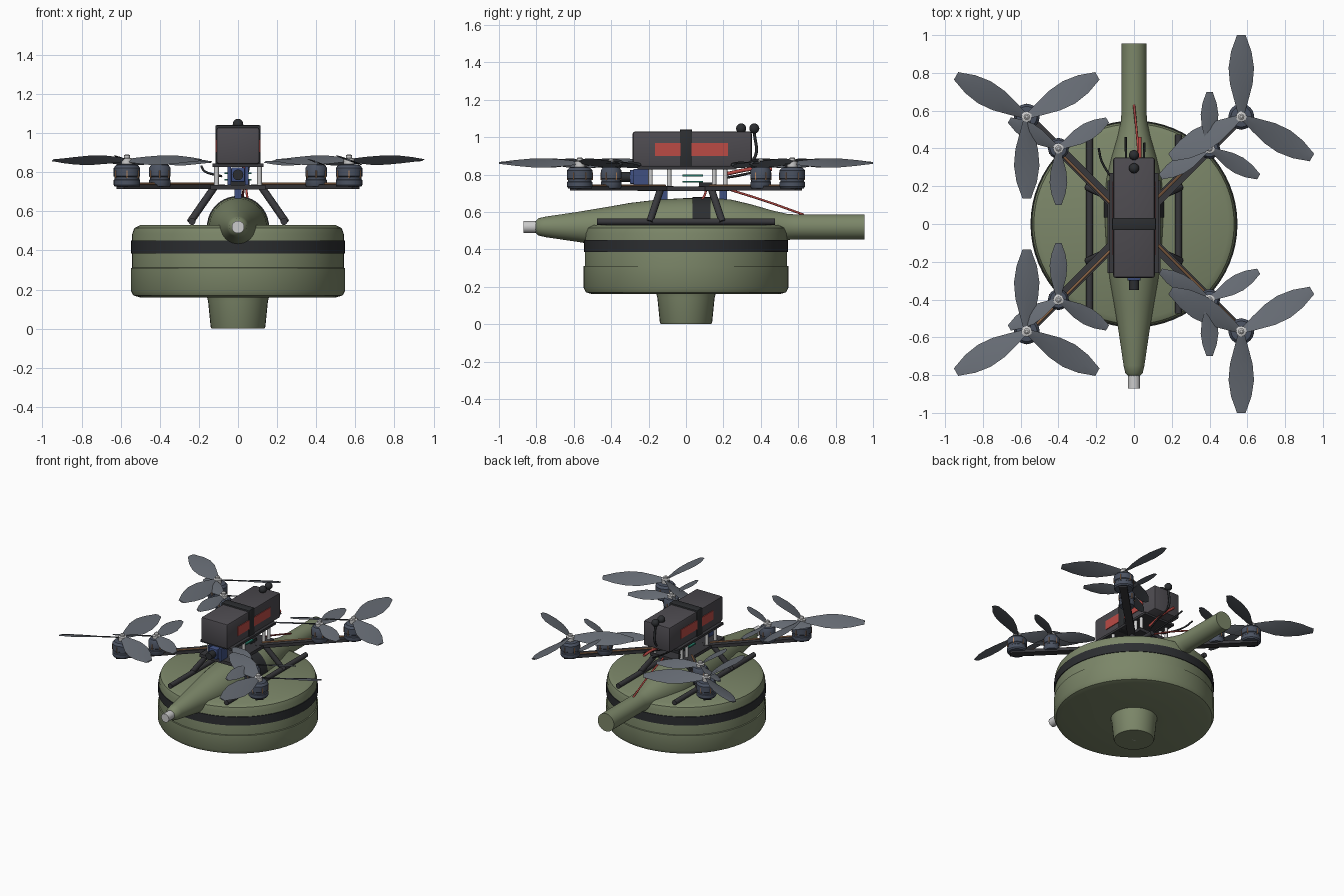
import bpy, bmesh
from math import pi, sin, cos, radians
from mathutils import Vector, Matrix

if "Cube" in bpy.data.objects:
    bpy.data.objects.remove(bpy.data.objects["Cube"])


def mat(name, *rgb):
    m = bpy.data.materials.new(name)
    m.diffuse_color = (*rgb, 1)
    m.use_nodes = True
    m.node_tree.nodes["Principled BSDF"].inputs["Base Color"].default_value = m.diffuse_color
    return m


GREEN = mat("olive", 0.20, 0.24, 0.14)
DARK = mat("carbon", 0.04, 0.04, 0.045)
BAND = mat("rubber", 0.025, 0.027, 0.03)
PACK = mat("pack", 0.075, 0.07, 0.08)
PROP = mat("prop", 0.13, 0.145, 0.17)
MOTOR = mat("motor", 0.07, 0.085, 0.12)
METAL = mat("metal", 0.55, 0.55, 0.53)
RED = mat("red", 0.5, 0.07, 0.06)
BLUE = mat("blue", 0.05, 0.08, 0.22)
COPPER = mat("copper", 0.5, 0.25, 0.12)
PCB = mat("pcb", 0.02, 0.2, 0.14)


def finish(name, bm, m, matrix=None, smooth=True):
    bmesh.ops.recalc_face_normals(bm, faces=bm.faces)
    me = bpy.data.meshes.new(name)
    bm.to_mesh(me)
    bm.free()
    me.materials.append(m)
    ob = bpy.data.objects.new(name, me)
    bpy.context.collection.objects.link(ob)
    if matrix:
        me.transform(matrix)
    if smooth:
        bpy.ops.object.select_all(action='DESELECT')
        ob.select_set(True)
        bpy.context.view_layer.objects.active = ob
        bpy.ops.object.shade_smooth_by_angle(angle=radians(35))
    return ob


def lathe(name, prof, m, n=32, matrix=None):
    """Closed solid from (radius, height) points turned around z."""
    bm = bmesh.new()
    rings = [[bm.verts.new((r * cos(2 * pi * i / n), r * sin(2 * pi * i / n), z)) for i in range(n)]
             for r, z in prof]
    for a, b in zip(rings, rings[1:]):
        for i in range(n):
            j = (i + 1) % n
            bm.faces.new((a[i], a[j], b[j], b[i]))
    bm.faces.new(rings[0])
    bm.faces.new(rings[-1])
    return finish(name, bm, m, matrix)


def box(name, lo, hi, m, bevel=0.0):
    lo, hi = Vector(lo), Vector(hi)
    bm = bmesh.new()
    bmesh.ops.create_cube(bm, size=1)
    for v in bm.verts:
        v.co = Vector(c * s for c, s in zip(v.co, hi - lo)) + (lo + hi) / 2
    if bevel:
        bmesh.ops.bevel(bm, geom=bm.edges[:], offset=bevel, segments=2, profile=0.5, affect='EDGES')
    return finish(name, bm, m, smooth=bevel > 0)


def rod(name, a, b, r, m, n=12):
    a, b = Vector(a), Vector(b)
    q = (b - a).to_track_quat('Z', 'Y').to_matrix().to_4x4()
    return lathe(name, [(r, 0), (r, (b - a).length)], m, n, Matrix.Translation(a) @ q)


def ball(name, c, r, m):
    bm = bmesh.new()
    bmesh.ops.create_uvsphere(bm, u_segments=16, v_segments=10, radius=r)
    return finish(name, bm, m, Matrix.Translation(c))


def wire(name, pts, r, m):
    cu = bpy.data.curves.new(name, 'CURVE')
    cu.dimensions = '3D'
    cu.bevel_depth, cu.bevel_resolution, cu.use_fill_caps = r, 2, True
    s = cu.splines.new('BEZIER')
    s.bezier_points.add(len(pts) - 1)
    for p, co in zip(s.bezier_points, pts):
        p.co = co
        p.handle_left_type = p.handle_right_type = 'AUTO'
    cu.materials.append(m)
    ob = bpy.data.objects.new(name, cu)
    bpy.context.collection.objects.link(ob)


# Round canister with dark belt and bottom boss
lathe("disc_body", [(0.155, 0.165), (0.50, 0.16), (0.535, 0.17), (0.548, 0.195), (0.548, 0.31),
                    (0.541, 0.312), (0.541, 0.485), (0.53, 0.515), (0.50, 0.53)], GREEN, 64)
lathe("disc_belt", [(0.535, 0.385), (0.546, 0.385), (0.546, 0.45), (0.535, 0.45)], BAND, 64)
lathe("bottom_boss", [(0.135, 0.0), (0.14, 0.01), (0.153, 0.14), (0.16, 0.17)], GREEN, 32)
lathe("boss_pin", [(0.014, -0.0), (0.014, 0.02)], METAL, 12)

# Long body slung along y: nose, ogive, tail tube
along_y = Matrix.Translation((0, 0, 0.52)) @ Matrix.Rotation(-pi / 2, 4, 'X')
lathe("long_body", [(0.03, -0.805), (0.046, -0.79), (0.055, -0.75), (0.08, -0.58), (0.105, -0.43),
                    (0.128, -0.3), (0.146, -0.15), (0.154, 0), (0.154, 0.15), (0.146, 0.24),
                    (0.12, 0.35), (0.088, 0.46), (0.07, 0.54), (0.067, 0.58), (0.067, 0.955)],
      GREEN, 40, along_y)
lathe("nose_cap", [(0.032, -0.87), (0.032, -0.80)], METAL, 20, along_y)

# Skids and legs
for s in (-1, 1):
    rod("skid", (s * 0.235, -0.475, 0.548), (s * 0.235, 0.475, 0.548), 0.018, DARK)
    for t in (-1, 1):
        rod("leg", (s * 0.12, t * 0.135, 0.725), (s * 0.245, t * 0.195, 0.545), 0.019, DARK)

# Frame plates and standoffs
box("bottom_plate", (-0.14, -0.26, 0.712), (0.14, 0.23, 0.736), DARK)
box("top_plate", (-0.13, -0.26, 0.828), (0.13, 0.27, 0.845), DARK)
for s in (-1, 1):
    for y in (-0.19, -0.09, 0.15, 0.21):
        rod("standoff", (s * 0.11, y, 0.73), (s * 0.11, y, 0.835), 0.012, METAL)

# Electronics stack
for z in (0.757, 0.79):
    box("circuit_board", (-0.07, -0.02, z), (0.07, 0.09, z + 0.009), PCB)
box("receiver", (-0.04, 0.07, 0.736), (0.06, 0.14, 0.758), BAND)

# Battery, label and strap
box("battery", (-0.11, -0.285, 0.842), (0.11, 0.352, 1.03), PACK, 0.012)
for s in (-1, 1):
    box("battery_label", (s * 0.112 - 0.003, -0.165, 0.9), (s * 0.112 + 0.003, 0.225, 0.968), RED)
box("battery_strap", (-0.116, -0.033, 0.826), (0.116, 0.033, 1.041), BAND, 0.006)

# Antennas
ball("antenna_ball", (0, 0.295, 1.046), 0.027, BAND)
ball("antenna_ball", (0, 0.365, 1.046), 0.027, BAND)
wire("antenna_stem", [(0, 0.25, 0.84), (0, 0.36, 0.88), (0, 0.365, 1.04)], 0.008, BAND)

# Camera
box("camera_body", (-0.035, -0.30, 0.75), (0.035, -0.22, 0.825), BLUE, 0.006)
rod("camera_lens", (0, -0.35, 0.787), (0, -0.28, 0.787), 0.027, BAND, 20)
for s in (-1, 1):
    box("camera_bracket", (s * 0.045 - 0.008, -0.28, 0.735), (s * 0.045 + 0.008, -0.2, 0.83), BLUE)

# Mount between frame and long body
for y in (-0.12, 0.2):
    box("mount_post", (-0.018, y - 0.02, 0.64), (0.018, y + 0.02, 0.715), BLUE)
lathe("body_clamp", [(0.15, 0.035), (0.159, 0.035), (0.159, 0.13), (0.15, 0.13)], BAND, 40, along_y)

# Loose wires
wire("trigger_wire", [(0.03, 0.23, 0.72), (0.02, 0.42, 0.66), (0, 0.63, 0.585)], 0.006, RED)
wire("trigger_wire", [(0.04, 0.11, 0.74), (0.045, 0.1, 0.69), (0.05, 0.08, 0.66)], 0.006, RED)
wire("power_lead", [(0.03, 0.2, 0.8), (0.03, 0.36, 0.83), (0.03, 0.46, 0.828)], 0.01, RED)
for x, e in ((-0.04, 0.46), (0.05, 0.43), (-0.17, 0.4)):
    wire("black_lead", [(x / 2, 0.2, 0.78), (x, 0.33, 0.805), (x * 1.1, e, 0.83)], 0.006, BAND)


def propeller(name, centre, radius, base_angle, pitch):
    """Three pitched leaf blades with clipped tips."""
    outline = [(0.05, 0.10), (0.2, 0.19), (0.4, 0.30), (0.6, 0.33), (0.8, 0.26), (0.93, 0.16), (1.0, 0.11)]
    bm = bmesh.new()
    for k in range(3):
        rot = Matrix.Rotation(base_angle + k * 2 * pi / 3, 3, 'Z')
        rows = []
        for t, w in outline:
            tw = pitch * (0.5 - 0.28 * t)
            h = w * radius / 2
            row = []
            for side, thick in ((-1, 0), (0, 0.005), (1, 0), (0, -0.005)):
                row.append(bm.verts.new(rot @ Vector((t * radius, side * h * cos(tw),
                                                      side * h * sin(tw) + thick))))
            rows.append(row)
        for a, b in zip(rows, rows[1:]):
            for i in range(4):
                bm.faces.new((a[i], a[i - 1], b[i - 1], b[i]))
        bm.faces.new(rows[0])
        bm.faces.new(rows[-1])
    finish(name, bm, PROP, Matrix.Translation(centre))


# Four arms, each with an inner and an outer motor
for sx in (-1, 1):
    for sy in (-1, 1):
        ang = Vector((sx, sy)).angle_signed(Vector((1, 0)))
        arm = box("arm", (0.12, -0.027, 0.714), (0.85, 0.027, 0.738), DARK)
        arm.data.transform(Matrix.Rotation(ang, 4, 'Z'))
        off = Vector((-sy, sx, 0)) * 0.008
        rod("motor_wire", Vector((sx * 0.12, sy * 0.12, 0.741)) + off,
            Vector((sx * 0.53, sy * 0.53, 0.741)) + off, 0.006, COPPER, 8)
        turn = pi / 2 if sx * sy > 0 else -pi / 2
        for tag, d, r, pr, z in (("outer", 0.568, 0.068, 0.432, 0.862), ("inner", 0.40, 0.055, 0.30, 0.852)):
            at = Matrix.Translation((sx * d, sy * d, 0))
            lathe(tag + "_motor", [(r * 0.9, 0.726), (r, 0.735), (r, 0.76), (r * 0.93, 0.764), (r * 0.93, 0.776),
                                   (r, 0.78), (r, 0.822), (r * 0.8, 0.838), (r * 0.3, 0.842)], MOTOR, 24, at)
            for k in range(6):
                a = k * pi / 3 + pi / 2
                p = Vector((cos(a), sin(a), 0)) * (r - 0.002) + Vector((sx * d, sy * d, 0.77))
                rod("motor_winding", p, p + Vector((0, 0, 0.04)), 0.004, COPPER, 6)
            lathe(tag + "_hub", [(0.028, z - 0.022), (0.028, z + 0.008), (0.016, z + 0.012),
                                 (0.016, z + 0.024), (0.008, z + 0.03)], METAL, 12, at)
            propeller(tag + "_propeller", (sx * d, sy * d, z), pr, turn, 1.0 if sx * sy > 0 else -1.0)
